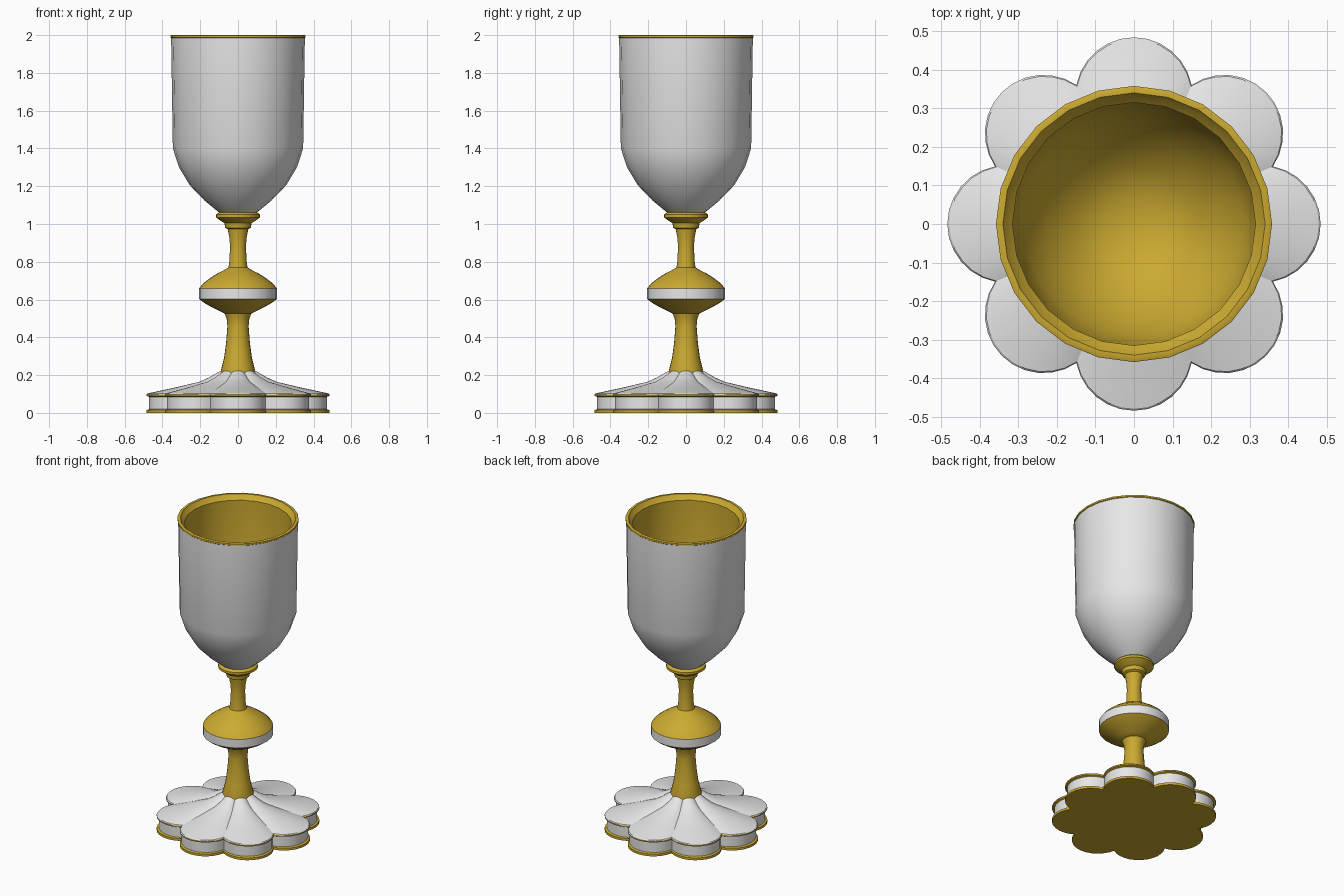
import bpy, bmesh, math
from math import sin, cos, sqrt, pi, radians

cube = bpy.data.objects.get("Cube")
if cube:
    bpy.data.objects.remove(cube)


def material(name, r, g, b):
    m = bpy.data.materials.new(name)
    m.use_nodes = True
    m.diffuse_color = (r, g, b, 1)
    m.node_tree.nodes["Principled BSDF"].inputs["Base Color"].default_value = (r, g, b, 1)
    return m


MATERIALS = [material("silver", 0.8, 0.8, 0.8), material("gold", 0.6, 0.4, 0.03)]
SILVER, GOLD = 0, 1


def loft(name, outline, profile, angle=28):
    """Stack scaled copies of an outline; each profile step is (scale, z, colour of the band above)."""
    bm = bmesh.new()
    rings = [[bm.verts.new((x * s, y * s, z)) for x, y in outline] for s, z, _ in profile]
    n = len(outline)
    for (_, _, colour), low, high in zip(profile, rings, rings[1:]):
        for i in range(n):
            j = (i + 1) % n
            bm.faces.new((low[i], low[j], high[j], high[i])).material_index = colour
    bm.faces.new(rings[0][::-1]).material_index = profile[0][2]
    bm.faces.new(rings[-1]).material_index = profile[-1][2]
    bmesh.ops.recalc_face_normals(bm, faces=bm.faces)
    mesh = bpy.data.meshes.new(name)
    bm.to_mesh(mesh)
    bm.free()
    for m in MATERIALS:
        mesh.materials.append(m)
    obj = bpy.data.objects.new(name, mesh)
    bpy.context.collection.objects.link(obj)
    bpy.ops.object.select_all(action="DESELECT")
    obj.select_set(True)
    bpy.context.view_layer.objects.active = obj
    bpy.ops.object.shade_smooth_by_angle(angle=radians(angle))
    return obj


def circle(n):
    return [(cos(2 * pi * i / n), sin(2 * pi * i / n)) for i in range(n)]


def petals(count, centre, radius, steps):
    """Outline of overlapping discs set around a circle."""
    half = pi / count
    reach = centre * cos(half) + sqrt(radius ** 2 - (centre * sin(half)) ** 2)
    limit = math.atan2(reach * sin(half), reach * cos(half) - centre)
    points = []
    for k in range(count):
        turn = 2 * half * k
        for i in range(steps):
            a = limit * (2 * i / steps - 1)
            x, y = centre + radius * cos(a), radius * sin(a)
            points.append((x * cos(turn) - y * sin(turn), x * sin(turn) + y * cos(turn)))
    return points


# Eight-petalled foot: gold base plate, recessed wall, overhanging sloped top
loft("petal_foot", petals(8, 0.332, 0.152, 12), [
    (1, 0, GOLD), (1, 0.015, GOLD), (0.972, 0.02, SILVER), (0.972, 0.085, GOLD),
    (1, 0.09, GOLD), (1, 0.098, SILVER), (0.99, 0.103, SILVER), (0.7, 0.133, SILVER),
    (0.42, 0.165, SILVER), (0.32, 0.187, SILVER), (0.19, 0.223, SILVER)], 25)

# Stem below the knop
loft("lower_stem", circle(24), [
    (0.092, 0.19, GOLD), (0.092, 0.22, GOLD), (0.074, 0.29, GOLD), (0.063, 0.37, GOLD),
    (0.056, 0.46, GOLD), (0.06, 0.5, GOLD), (0.075, 0.535, GOLD)])

# Knop with a silver band
loft("knop", circle(24), [
    (0.07, 0.525, GOLD), (0.1, 0.54, GOLD), (0.145, 0.563, GOLD), (0.18, 0.583, GOLD),
    (0.207, 0.603, SILVER), (0.207, 0.658, GOLD), (0.185, 0.685, GOLD), (0.15, 0.712, GOLD),
    (0.11, 0.738, GOLD), (0.075, 0.755, GOLD), (0.05, 0.77, GOLD)])

# Stem above the knop
loft("upper_stem", circle(24), [
    (0.052, 0.76, GOLD), (0.046, 0.8, GOLD), (0.042, 0.88, GOLD),
    (0.046, 0.93, GOLD), (0.055, 0.975, GOLD)])

# Stepped collar under the bowl
loft("collar", circle(24), [
    (0.055, 0.973, GOLD), (0.068, 0.98, GOLD), (0.072, 1.005, GOLD), (0.085, 1.012, GOLD),
    (0.117, 1.035, GOLD), (0.117, 1.05, GOLD), (0.1, 1.062, GOLD)])

# Bowl: silver outside, gold rim and lining
loft("bowl", circle(24), [
    (0.09, 1.055, SILVER), (0.105, 1.065, SILVER), (0.175, 1.122, SILVER),
    (0.255, 1.205, SILVER), (0.312, 1.3, SILVER), (0.345, 1.4, SILVER),
    (0.354, 1.985, GOLD), (0.358, 1.988, GOLD), (0.358, 1.998, GOLD), (0.354, 2, GOLD),
    (0.34, 2, GOLD), (0.33, 1.985, GOLD), (0.315, 1.97, GOLD), (0.315, 1.41, GOLD),
    (0.285, 1.31, GOLD), (0.23, 1.22, GOLD), (0.15, 1.14, GOLD), (0.07, 1.1, GOLD)])
